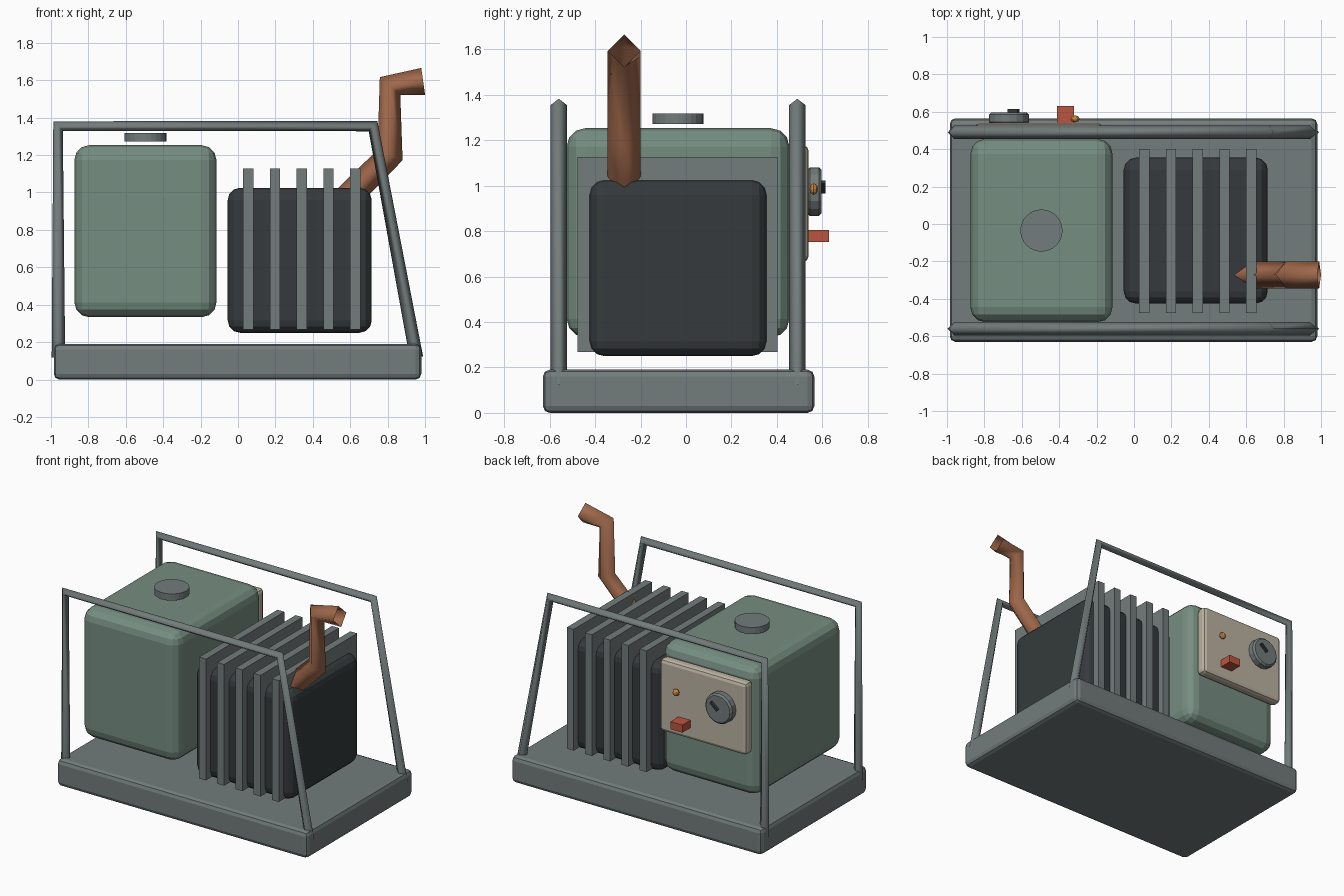
import bpy, bmesh, math
from mathutils import Vector

if "Cube" in bpy.data.objects:
    bpy.data.objects.remove(bpy.data.objects["Cube"])


def material(name, rgb):
    m = bpy.data.materials.new(name)
    m.diffuse_color = (*rgb, 1)
    m.use_nodes = True
    m.node_tree.nodes["Principled BSDF"].inputs["Base Color"].default_value = m.diffuse_color
    return m


STEEL = material("steel", (0.17, 0.20, 0.20))
GREEN = material("green_paint", (0.18, 0.27, 0.22))
DARK = material("dark_iron", (0.035, 0.042, 0.045))
COPPER = material("copper", (0.35, 0.14, 0.07))
CREAM = material("cream", (0.50, 0.45, 0.36))
RED = material("red", (0.50, 0.09, 0.05))
AMBER = material("amber", (0.60, 0.25, 0.05))


def finish(name, bm, mat, bevel=0, segments=2, smooth=False):
    bmesh.ops.recalc_face_normals(bm, faces=bm.faces)
    for f in bm.faces:
        f.smooth = smooth
    me = bpy.data.meshes.new(name)
    bm.to_mesh(me)
    bm.free()
    ob = bpy.data.objects.new(name, me)
    bpy.context.collection.objects.link(ob)
    me.materials.append(mat)
    if bevel:
        b = ob.modifiers.new("bevel", "BEVEL")
        b.width, b.segments = bevel, segments
    return ob


def box(name, x, y, z, mat, bevel=0, segments=2):
    """Box from (min, max) ranges."""
    bm = bmesh.new()
    bmesh.ops.create_cube(bm, size=1)
    for v in bm.verts:
        v.co = [r[0] + (c + 0.5) * (r[1] - r[0]) for c, r in zip(v.co, (x, y, z))]
    return finish(name, bm, mat, bevel, segments)


def disc(name, loc, radius, depth, sides, mat, rot_x=0, bevel=0):
    bm = bmesh.new()
    bmesh.ops.create_cone(bm, cap_ends=True, segments=sides,
                          radius1=radius, radius2=radius, depth=depth)
    ob = finish(name, bm, mat, bevel, 1)
    if bevel:
        ob.modifiers["bevel"].limit_method = "ANGLE"
        ob.modifiers["bevel"].angle_limit = math.radians(50)
    ob.location, ob.rotation_euler = loc, (rot_x, 0, 0)
    return ob


def tube(name, path, y, radius, mat):
    """Open four-sided tube along an xz path."""
    pts = [Vector((x, y, z)) for x, z in path]
    across = Vector((0, 1, 0))
    bm = bmesh.new()
    rings = []
    for i, p in enumerate(pts):
        t = Vector()
        if i > 0:
            t += (p - pts[i - 1]).normalized()
        if i < len(pts) - 1:
            t += (pts[i + 1] - p).normalized()
        up = across.cross(t.normalized())
        rings.append([bm.verts.new(p + d * radius) for d in (across, up, -across, -up)])
    for a, b in zip(rings, rings[1:]):
        for k in range(4):
            n = (k + 1) % 4
            bm.faces.new((a[k], a[n], b[n], b[k]))
    return finish(name, bm, mat, smooth=True)


# Base skid
box("base", (-0.985, 0.98), (-0.63, 0.565), (0, 0.19), STEEL, 0.03)

# Fuel tank and cap
box("fuel_tank", (-0.875, -0.115), (-0.525, 0.455), (0.333, 1.253), GREEN, 0.08, 3)
disc("fuel_cap", (-0.495, -0.035, 1.295), 0.113, 0.047, 24, STEEL)

# Engine block with cooling fins
box("engine_block", (-0.055, 0.715), (-0.425, 0.355), (0.25, 1.025), DARK, 0.065, 3)
for i in range(5):
    cx = 0.055 + 0.143 * i
    box(f"cooling_fin_{i + 1}", (cx - 0.027, cx + 0.027), (-0.477, 0.402),
        (0.267, 1.127), STEEL)

# Exhaust pipe
tube("exhaust_pipe", [(0.57, 0.957), (0.813, 1.2), (0.813, 1.569), (0.99, 1.594)],
     -0.272, 0.0725, COPPER)

# Protective frames on both sides
for side, y in (("front", -0.56), ("back", 0.49)):
    tube(f"{side}_frame", [(-0.96, 0.118), (-0.962, 1.355), (0.722, 1.355), (0.954, 0.118)],
         y, 0.036, STEEL)

# Control panel on the back of the tank
box("control_panel", (-0.85, -0.17), (0.46, 0.54), (0.665, 1.178), CREAM, 0.025)
disc("dial", (-0.668, 0.565, 0.974), 0.107, 0.064, 16, STEEL, math.pi / 2, 0.012)
pointer = box("dial_pointer", (-0.035, 0.035), (-0.011, 0.011), (-0.008, 0.008), DARK)
pointer.location = (-0.645, 0.604, 0.994)
pointer.rotation_euler = (0, math.radians(-40), 0)
box("switch", (-0.412, -0.32), (0.54, 0.63), (0.752, 0.806), RED)

# Indicator lamp
bm = bmesh.new()
bmesh.ops.create_uvsphere(bm, u_segments=8, v_segments=6, radius=0.025)
lamp = finish("indicator_lamp", bm, AMBER)
lamp.location, lamp.scale = (-0.315, 0.562, 0.985), (1, 0.75, 1)
